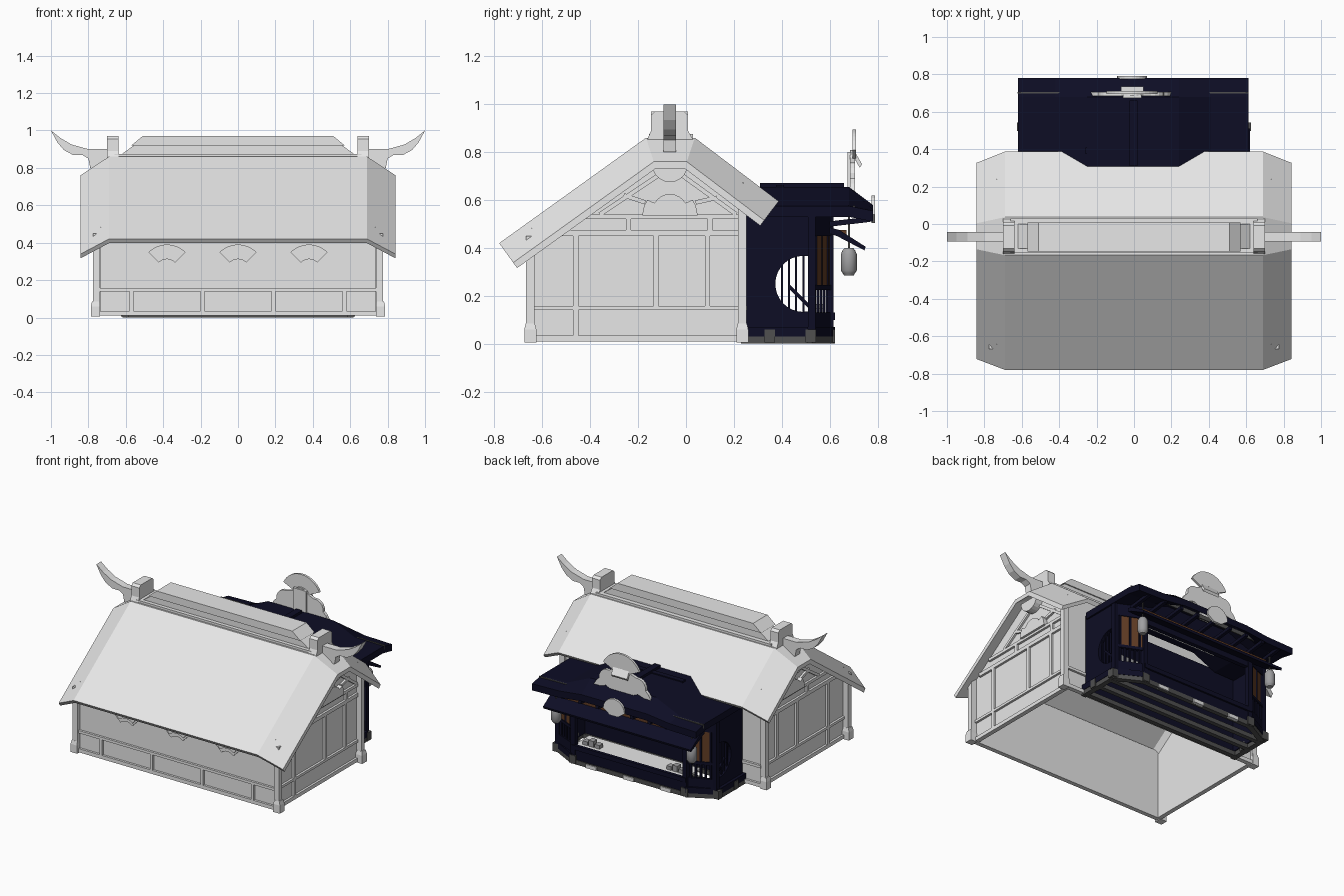
import bpy, bmesh
from math import sin, cos, pi, radians
from mathutils import Vector

if "Cube" in bpy.data.objects:
    bpy.data.objects.remove(bpy.data.objects["Cube"])


def material(name, rgb):
    m = bpy.data.materials.new(name)
    m.use_nodes = True
    m.diffuse_color = (*rgb, 1)
    m.node_tree.nodes["Principled BSDF"].inputs["Base Color"].default_value = (*rgb, 1)
    return m


PLASTER = material("pale_plaster", (.8, .8, .8))
NAVY = material("dark_navy", (.004, .004, .018))
STONE = material("dark_stone", (.08, .08, .08))
PAPER = material("lantern_grey", (.35, .35, .36))
WOOD = material("brown_wood", (.12, .045, .018))
WHITE = material("counter_white", (.95, .95, .95))


def loft(name, rings, mat):
    """Solid skin through rings of equal length, capped at both ends."""
    bm = bmesh.new()
    loops = [[bm.verts.new(p) for p in r] for r in rings]
    n = len(loops[0])
    for a, b in zip(loops, loops[1:]):
        for i in range(n):
            bm.faces.new((a[i], a[(i + 1) % n], b[(i + 1) % n], b[i]))
    bm.faces.new(loops[0])
    bm.faces.new(loops[-1][::-1])
    bmesh.ops.recalc_face_normals(bm, faces=bm.faces)
    me = bpy.data.meshes.new(name)
    bm.to_mesh(me)
    bm.free()
    me.materials.append(mat)
    ob = bpy.data.objects.new(name, me)
    bpy.context.collection.objects.link(ob)
    return ob


def prism(name, pts, axis, a, b, mat):
    """Flat outline extruded along an axis from a to b."""
    put = {"x": lambda p, t: (t, p[0], p[1]),
           "y": lambda p, t: (p[0], t, p[1]),
           "z": lambda p, t: (p[0], p[1], t)}[axis]
    return loft(name, [[put(p, t) for p in pts] for t in (a, b)], mat)


def box(name, x0, x1, y0, y1, z0, z1, mat):
    return prism(name, [(x0, y0), (x1, y0), (x1, y1), (x0, y1)], "z", z0, z1, mat)


def bar(name, a, b, w, mat):
    """Square bar between two points."""
    a, b = Vector(a), Vector(b)
    d = (b - a).normalized()
    u = d.cross(Vector((0, 0, 1)) if abs(d.z) < .9 else Vector((0, 1, 0))).normalized() * w / 2
    v = d.cross(u)
    return loft(name, [[p + u + v, p + u - v, p - u - v, p - u + v] for p in (a, b)], mat)


def arc(cx, cy, r, a0, a1, n):
    return [(cx + r * cos(radians(a0 + (a1 - a0) * i / n)),
             cy + r * sin(radians(a0 + (a1 - a0) * i / n))) for i in range(n + 1)]


def fan(cx, cz, r0, r1, a0=45):
    return arc(cx, cz, r1, a0, 180 - a0, 14) + arc(cx, cz, r0, 180 - a0, a0, 8)


# House roof: profile with ends bent down along the slope normals
RIDGE = [(-.78, .42), (-.167, .86), (.037, .86), (.387, .595)]


def inset(pts, d):
    out = []
    for i, p in enumerate(pts):
        ns = []
        for j in (i - 1, i):
            if 0 <= j < len(pts) - 1:
                e = Vector(pts[j + 1]) - Vector(pts[j])
                ns.append(Vector((e.y, -e.x)).normalized())
        m = sum(ns, Vector((0, 0))).normalized()
        out.append(Vector(p) + m * d / m.dot(ns[0]))
    return out


rings = []
for x, d in ((-.843, .1), (-.69, 0), (.69, 0), (.843, .1)):
    ring = inset(RIDGE, d) + inset(RIDGE, d + .028)[::-1]
    rings.append([(x, p[0], p[1]) for p in ring])
loft("house_roof", rings, PLASTER)


def roof_z(y, d):
    return min(.42 + .718 * (y + .78) - d * 1.23, .86 - d, .595 + .757 * (.387 - y) - d * 1.255)


# Ridge beam with overhanging cap, end blocks and horns
prism("ridge_beam", [(-.64, .84), (-.64, .86), (-.53, .94), (.53, .94), (.64, .86), (.64, .84)],
      "y", -.13, 0, PLASTER)
prism("ridge_cap", [(-.57, .92), (-.51, .97), (.51, .97), (.57, .92)], "y", -.146, .008, PLASTER)
box("ridge_base", -.66, .66, -.155, .03, .85, .875, PLASTER)
for s in (-1, 1):
    horn = [(.69, .9), (.8, .9), (.89, .925), (.95, .96), (1, 1), (.965, .935), (.93, .895),
            (.88, .868), (.83, .868), (.8, .85), (.79, .8), (.69, .8)]
    prism("ridge_horn", [(s * x, z) for x, z in horn], "y", -.093, -.042, PLASTER)
    block = [(-.167, .84), (-.146, .89), (-.146, .955), (-.13, .97), (-.008, .97), (.008, .955),
             (.008, .89), (.037, .84)]
    prism("ridge_block", block, "x", s * .64, s * .7, PLASTER)

# House walls
box("front_wall", -.735, .735, -.645, -.63, .01, roof_z(-.64, .03), PLASTER)
box("back_wall", -.735, .735, .225, .24, .01, roof_z(.235, .03), PLASTER)
for s in (-1, 1):
    ys = (.24, .1, .037, -.167, -.4, -.645)
    prism("gable_wall", [(-.645, .01), (.24, .01)] + [(y, roof_z(y, .058)) for y in ys],
          "x", s * .72, s * .735, PLASTER)
    xa, xb = s * .73, s * .75
    for z0, z1 in ((.01, .035), (.14, .157), (.45, .475), (.52, .54)):
        y0 = max(-.645, -.78 + (z1 - .34) / .718)
        box("gable_rail", xa, xb, y0, .24, z0, z1, PLASTER)
    for y, z0, z1 in ((-.46, .03, .46), (-.125, .14, .46), (.09, .14, .46), (-.24, .46, .54), (.1, .46, .54)):
        box("gable_stud", xa, xb, y - .011, y + .011, z0, z1, PLASTER)
    x = s * .74
    for a, b in (((-.36, .54), (-.09, .72)), ((.21, .54), (-.04, .72)),
                 ((-.17, .59), (-.26, .62)), ((.04, .59), (.13, .61))):
        bar("gable_brace", (x, *a), (x, *b), .018, PLASTER)
    prism("gable_fan", arc(-.067, .535, .115, 0, 35, 3) + arc(-.067, .55, .075, 30, 150, 8)
          + arc(-.067, .535, .115, 145, 180, 3), "x", s * .735, s * .765, PLASTER)
    prism("gable_pendant", arc(-.067, .75, .075, 180, 360, 10), "x", s * .74, s * .79, PLASTER)
    # Corner posts with flared bases
    for y, top in ((-.65, .45), (.235, .62)):
        box("corner_post", s * .738, s * .775, y - .018, y + .018, .01, top, PLASTER)
        loft("post_base", [[(s * .762 + i * w, y + j * w, z)
                            for i, j in ((-1, -1), (1, -1), (1, 1), (-1, 1))]
                           for z, w in ((.005, .025), (.06, .025), (.085, .019))], PLASTER)

# Rails and studs on front and back walls
for y0, y1 in ((-.66, -.64), (.235, .255)):
    for z0, z1 in ((.01, .035), (.14, .158)):
        box("wall_rail", -.74, .74, y0, y1, z0, z1, PLASTER)
    for i in range(4):
        x = -.57 + .38 * i
        box("wall_stud", x - .01, x + .01, y0, y1, .03, .145, PLASTER)
for x in (-.38, 0, .38):
    prism("wall_fan", fan(x, .25, .062, .14), "y", -.657, -.64, PLASTER)
    prism("wall_fan_rib", fan(x, .25, .085, .118, 52), "y", -.664, -.65, PLASTER)

# Stall floor frame: open ring with long joists
for s in (-1, 1):
    path = [(s * .6, .23), (s * .6, .51), (s * .42, .605)]
    for a, b in zip(path, path[1:]):
        bar("stall_sill", (*a, .018), (*b, .018), .035, STONE)
        bar("stall_kerb", (*a, .05), (*b, .05), .04, NAVY)
    for x, y in ((.6, .35), (.6, .52), (.42, .6)):
        box("stone_foot", s * x - .025, s * x + .025, y - .022, y + .022, .005, .06, STONE)
for y in (.26, .38, .49, .6):
    box("floor_joist", -.6 if y < .55 else -.42, .6 if y < .55 else .42, y - .015, y + .015, 0, .03, STONE)
for x in (-.28, 0, .28):
    box("light_foot", x - .04, x + .04, .6, .622, 0, .025, PLASTER)

# Stall walls with round side windows and chamfered corners
box("stall_back_wall", -.59, .59, .25, .262, .03, .56, NAVY)
box("counter_wall", -.42, .42, .59, .61, .03, .115, NAVY)
box("counter_top", -.42, .42, .44, .6, .112, .125, WHITE)
box("counter_edge", -.43, .43, .6, .622, .1, .13, NAVY)
box("front_lintel", -.42, .42, .58, .61, .42, .56, NAVY)
prism("upper_panel", [(-.42, .55), (.42, .55), (.25, .63), (-.25, .63)], "y", .58, .605, NAVY)
for s in (-1, 1):
    hole = arc(.49, .25, .117, -80, -280, 18)
    prism("side_wall", [(.25, .03), (.51, .03)] + hole + [(.51, .565), (.25, .565)],
          "x", s * .575, s * .6, NAVY)
    for y in (.4, .43, .46, .49):
        box("window_bar", s * .583, s * .592, y - .004, y + .004, .12, .38, NAVY)
    bar("window_branch", (s * .588, .43, .24), (s * .588, .52, .15), .014, NAVY)
    for x, y in ((.592, .525), (.42, .6)):
        box("stall_post", s * x - .016, s * x + .016, y - .016, y + .016, .03, .57, NAVY)
    a, b = Vector((s * .592, .525, 0)), Vector((s * .42, .6, 0))
    for name, z0, z1, m, t in (("corner_apron", .03, .13, NAVY, .02), ("corner_shutter", .24, .46, WOOD, .012),
                               ("corner_head", .45, .57, NAVY, .025), ("corner_rail", .225, .245, NAVY, .025)):
        o = Vector((0, t / 2, 0))
        prism(name, [(p.x, p.y) for p in (a - o, b - o, b + o, a + o)], "z", z0, z1, m)
    for i in range(1, 6):
        p = a.lerp(b, i / 6)
        bar("corner_slat", (p.x, p.y, .12), (p.x, p.y, .23), .012, NAVY)
        if i % 2:
            bar("shutter_strip", (p.x, p.y, .23), (p.x, p.y, .46), .017, NAVY)
    # Goods on the counter
    for i in range(3):
        x = s * (.27 + .045 * i)
        box("goods", x - .018, x + .018, .53, .57, .125, .15 + .015 * (i % 2), PAPER)
    box("shelf_box", s * .1, s * .4, .28, .34, .25, .33, PAPER)

# Stall roof: raised middle, drooping front edge
rings = []
for y, k in ((.27, 0), (.68, 0), (.78, 1)):
    top = [(-.62, .575 - .02 * k), (-.42, .58 - .02 * k), (-.25, .655 - .075 * k),
           (.24, .655 - .075 * k), (.41, .58 - .02 * k), (.612, .575 - .02 * k)]
    rings.append([(x, y, z) for x, z in top] + [(x, y, z - .045) for x, z in top[::-1]])
loft("stall_roof", rings, NAVY)
box("roof_strip", -.622, .612, .697, .705, .55, .578, STONE)
box("stall_ridge", -.025, .02, .31, .66, .64, .672, NAVY)
box("ridge_crosspiece", -.26, .24, .375, .41, .63, .662, NAVY)
prism("awning", [(.6, .485), (.64, .475), (.75, .405), (.745, .39), (.63, .45), (.6, .46)], "x", -.56, .55, NAVY)
for i in range(9):
    x = -.52 + .13 * i
    bar("rafter", (x, .6, .5), (x, .77, .52), .022, NAVY)
box("awning_batten", -.5, .49, .62, .67, .455, .475, WOOD)

# Crest: cloud board, tilted fan and medallion
cloud = [(-.24, .62), (-.21, .67)] + arc(-.13, .7, .06, 190, 80, 5) + arc(-.01, .74, .07, 150, 30, 6) \
    + arc(.1, .7, .06, 100, -10, 5) + [(.18, .67), (.21, .62), (.11, .65), (-.01, .6), (-.13, .65)]
prism("crest_cloud", cloud, "y", .685, .705, PLASTER)
prism("crest_fan", fan(-.01, .745, .05, .15, 25), "y", .695, .71, PLASTER)
loft("crest_tab", [[(x, .7, .81), (x, .735, .75), (x, .725, .735), (x, .7, .78)] for x in (-.07, .05)], PLASTER)
box("crest_stand", -.06, .04, .675, .69, .56, .8, PLASTER)
prism("medallion", arc(-.01, .54, .08, 0, 180, 12) + [(-.04, .505), (.02, .505)], "y", .775, .79, PLASTER)

# Hanging lanterns
for x in (-.52, .5):
    bar("lantern_cord", (x, .68, .39), (x, .68, .53), .008, STONE)
    profile = ((.285, .02), (.295, .026), (.305, .033), (.375, .033), (.39, .026), (.4, .018))
    lantern = loft("lantern", [[(x + r * cos(i * pi / 8), .68 + r * sin(i * pi / 8), z) for i in range(16)]
                               for z, r in profile], PAPER)
    for f in lantern.data.polygons:
        f.use_smooth = len(f.vertices) == 4
